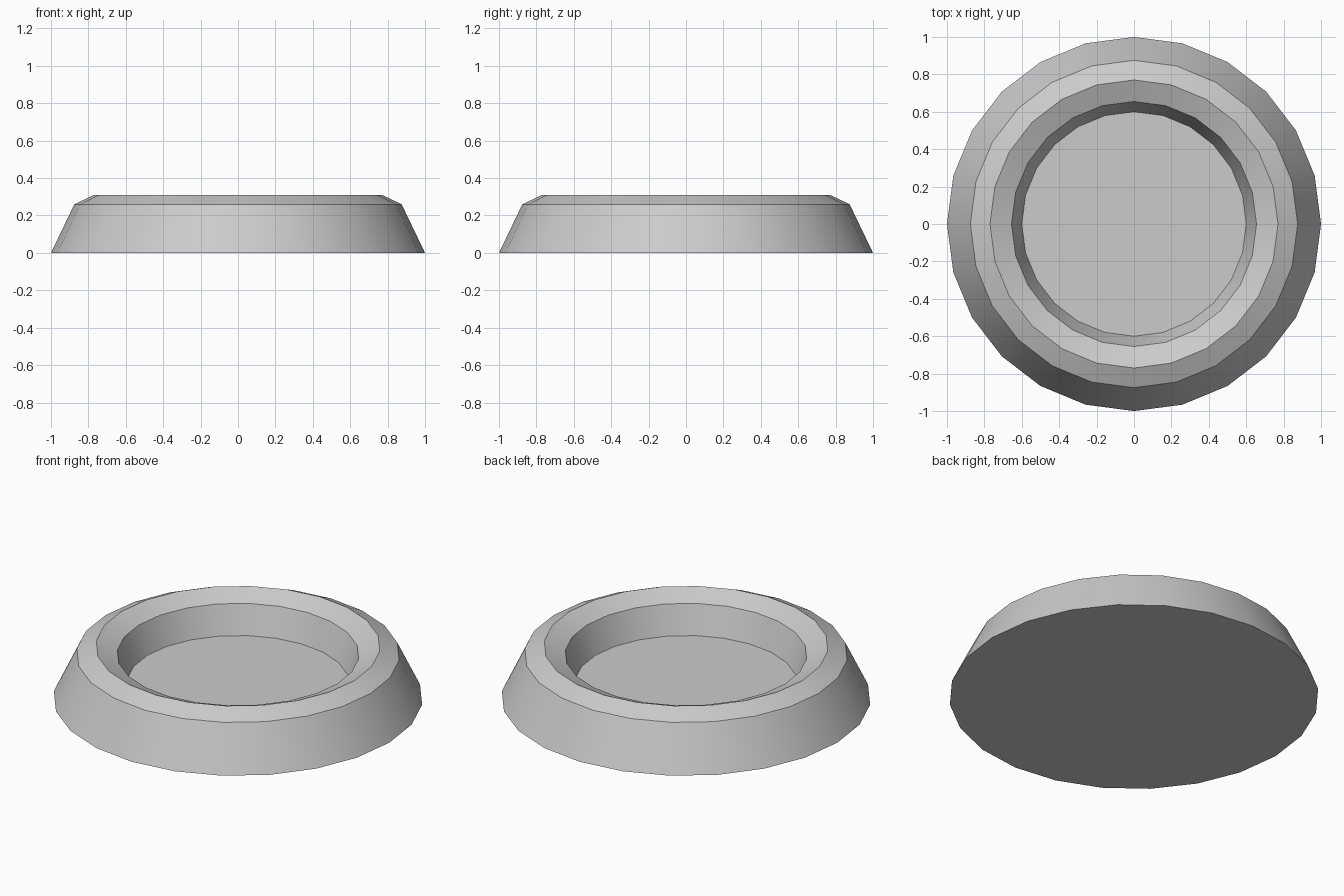
import bpy
import bmesh
import math

SEGMENTS = 24

cube = bpy.data.objects.get("Cube")
if cube:
    bpy.data.objects.remove(cube, do_unlink=True)


def make_material(name, rgb):
    mat = bpy.data.materials.new(name)
    mat.use_nodes = True
    color = (*rgb, 1.0)
    mat.diffuse_color = color
    mat.node_tree.nodes["Principled BSDF"].inputs["Base Color"].default_value = color
    return mat


def lathe(name, profile, mat):
    """Turn (radius, height) points around z and cap both ends."""
    bm = bmesh.new()
    rings = []
    for radius, height in profile:
        angles = [math.tau * i / SEGMENTS for i in range(SEGMENTS)]
        rings.append([bm.verts.new((radius * math.cos(a), radius * math.sin(a), height))
                      for a in angles])
    for low, high in zip(rings, rings[1:]):
        for i in range(SEGMENTS):
            j = (i + 1) % SEGMENTS
            bm.faces.new((low[i], low[j], high[j], high[i]))
    bm.faces.new(rings[0][::-1])
    bm.faces.new(rings[-1])
    mesh = bpy.data.meshes.new(name)
    bm.to_mesh(mesh)
    bm.free()
    mesh.materials.append(mat)
    obj = bpy.data.objects.new(name, mesh)
    bpy.context.collection.objects.link(obj)
    return obj


grey = make_material("light grey", (0.6, 0.6, 0.6))

# Dish: sloped outer wall, ridged rim, sloped inner wall, recessed floor
dish = lathe("round_dish", [
    (1.0, 0.0),
    (0.875, 0.26),
    (0.77, 0.31),
    (0.655, 0.26),
    (0.6, 0.093),
], grey)

# Smooth around the walls, sharp between the rings
bpy.ops.object.select_all(action="DESELECT")
dish.select_set(True)
bpy.context.view_layer.objects.active = dish
bpy.ops.object.shade_smooth_by_angle(angle=math.radians(30))
